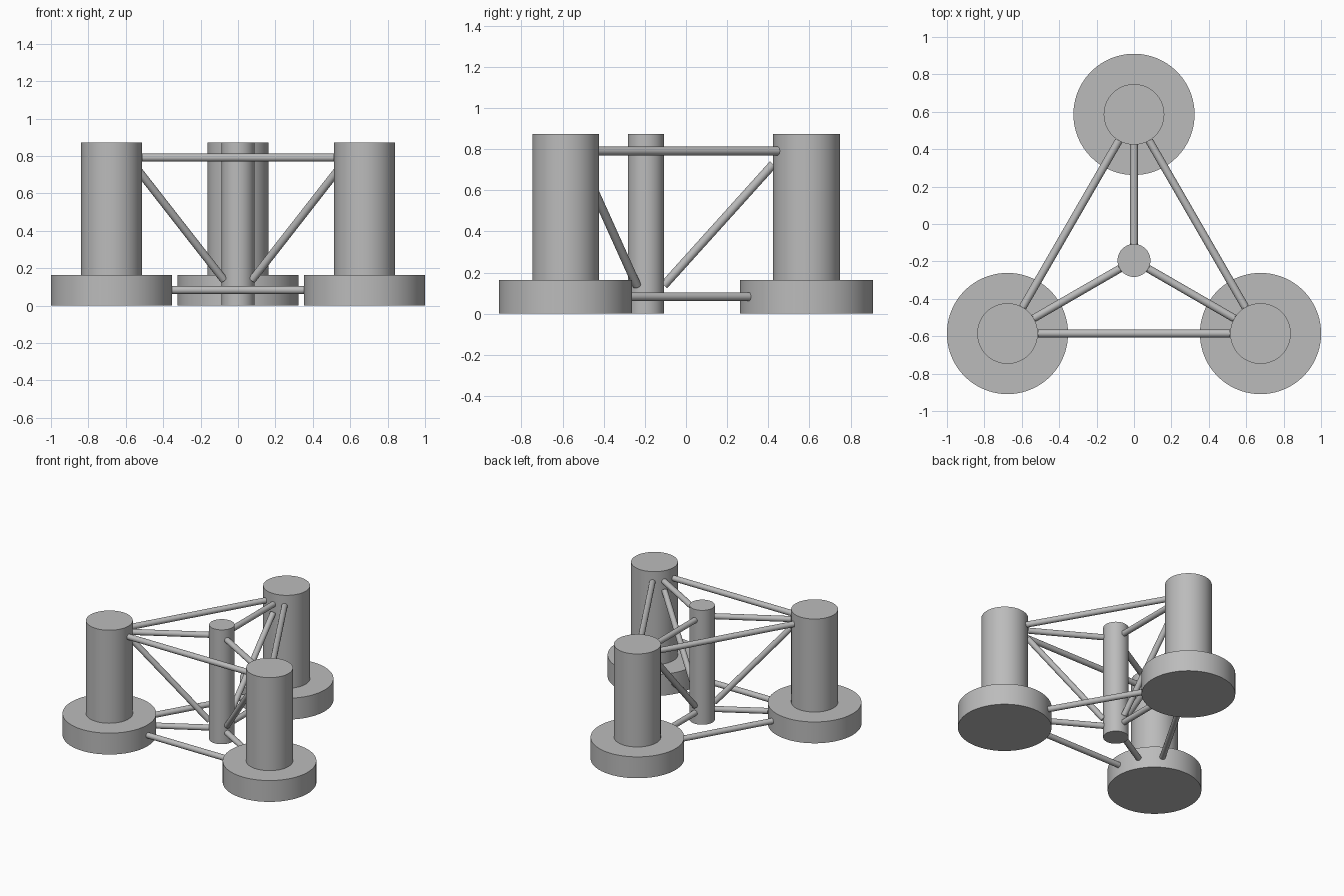
import bpy
from math import sin, cos, pi
from mathutils import Vector

cube = bpy.data.objects.get("Cube")
if cube:
    bpy.data.objects.remove(cube, do_unlink=True)

steel = bpy.data.materials.new("grey_steel")
steel.use_nodes = True
GREY = (0.5, 0.5, 0.5, 1)
steel.diffuse_color = GREY
steel.node_tree.nodes["Principled BSDF"].inputs["Base Color"].default_value = GREY

TOP = 0.873
BASE_H, BASE_R = 0.163, 0.324
COLUMN_R, MAIN_R, BRACE_R = 0.162, 0.088, 0.021
LOW_Z, HIGH_Z = 0.083, 0.791
CENTRE = Vector((0, -0.195, 0))
RING = 0.781


def tube(name, start, end, radius, sides=64):
    """Closed round bar between two points."""
    axis = end - start
    bpy.ops.mesh.primitive_cylinder_add(
        vertices=sides, radius=radius, depth=axis.length,
        location=(start + end) / 2,
        rotation=axis.to_track_quat("Z", "Y").to_euler())
    obj = bpy.context.object
    obj.name = name
    obj.data.materials.append(steel)
    bpy.ops.object.shade_smooth_by_angle(angle=pi / 6)


def up(point, z):
    return Vector((point.x, point.y, z))


def brace(name, a, b, za, zb, ra, rb):
    """Bar running from the skin of column a to the skin of column b."""
    out = (b - a).normalized()
    tube(name, up(a + out * ra, za), up(b - out * rb, zb), BRACE_R, 24)


# Slim central column
tube("main_column", up(CENTRE, 0), up(CENTRE, TOP), MAIN_R)

# Three outer columns on wide round bases
names = ["back", "right", "left"]
spots = [CENTRE + RING * Vector((cos(a), sin(a), 0))
         for a in (pi / 2, pi * 7 / 6, pi * 11 / 6)]
for i, (name, spot) in enumerate(zip(names, spots)):
    tube(name + "_base", up(spot, 0), up(spot, BASE_H), BASE_R, 96)
    tube(name + "_column", up(spot, BASE_H), up(spot, TOP), COLUMN_R)

    # Outer triangle of braces
    after = spots[(i + 1) % 3]
    pair = name + "_to_" + names[(i + 1) % 3]
    brace(pair + "_upper_brace", spot, after, HIGH_Z, HIGH_Z, COLUMN_R, COLUMN_R)
    brace(pair + "_lower_brace", spot, after, LOW_Z, LOW_Z, BASE_R, BASE_R)

    # Spokes and diagonal to the central column
    brace(name + "_upper_spoke", CENTRE, spot, HIGH_Z, HIGH_Z, MAIN_R, COLUMN_R)
    brace(name + "_lower_spoke", CENTRE, spot, LOW_Z, LOW_Z, MAIN_R, BASE_R)
    brace(name + "_diagonal_brace", CENTRE, spot, 0.138, 0.727, MAIN_R, COLUMN_R)
